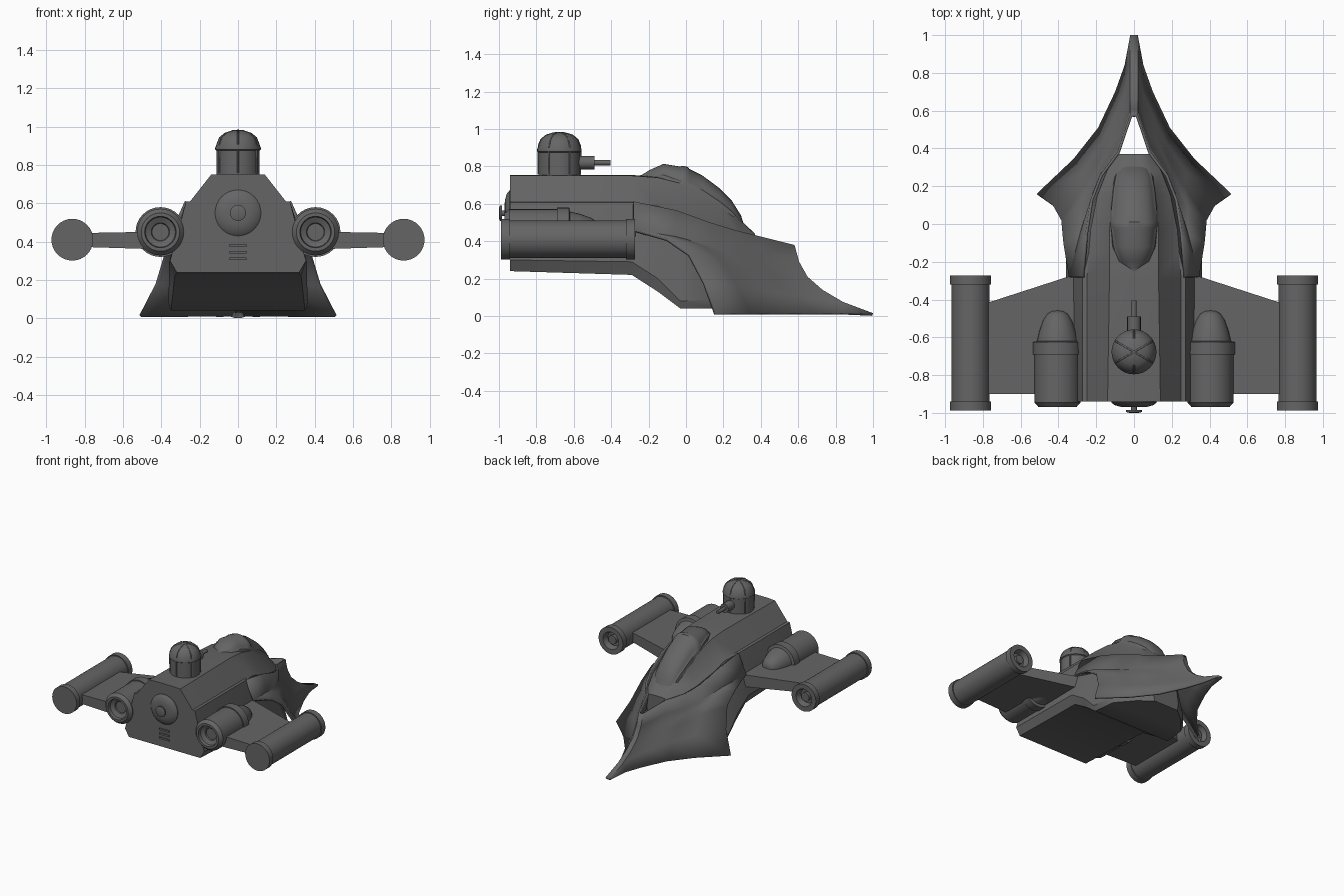
import bpy, bmesh, math
from mathutils import Vector

if "Cube" in bpy.data.objects:
    bpy.data.objects.remove(bpy.data.objects["Cube"])

# One dark grey finish for the whole craft
paint = bpy.data.materials.new("dark_grey")
paint.diffuse_color = (.13, .13, .13, 1)
paint.use_nodes = True
paint.node_tree.nodes["Principled BSDF"].inputs["Base Color"].default_value = paint.diffuse_color


def finish(name, bm, angle=35, recalc=True):
    if recalc:
        bmesh.ops.recalc_face_normals(bm, faces=bm.faces)
    me = bpy.data.meshes.new(name)
    bm.to_mesh(me)
    bm.free()
    me.materials.append(paint)
    ob = bpy.data.objects.new(name, me)
    bpy.context.collection.objects.link(ob)
    bpy.ops.object.select_all(action='DESELECT')
    ob.select_set(True)
    bpy.context.view_layer.objects.active = ob
    bpy.ops.object.shade_smooth_by_angle(angle=math.radians(angle))
    return ob


def loft(rings):
    """Skin equal-length rings of points; cap both ends."""
    bm = bmesh.new()
    vs = [[bm.verts.new(p) for p in r] for r in rings]
    n = len(vs[0])
    for a, b in zip(vs, vs[1:]):
        for i in range(n):
            j = (i + 1) % n
            bm.faces.new((a[i], a[j], b[j], b[i]))
    bm.faces.new(vs[0])
    bm.faces.new(vs[-1])
    return bm


def lathe(name, profile, loc, axis='Y', seg=32):
    """Spin (radius, distance) pairs about the Y or Z axis."""
    rings = []
    for r, t in profile:
        ring = []
        for k in range(seg):
            a = 2 * math.pi * k / seg
            c, s = r * math.cos(a), r * math.sin(a)
            ring.append(Vector(loc) + Vector((c, t, s) if axis == 'Y' else (c, s, t)))
        rings.append(ring)
    bm = loft(rings)
    for f in [f for f in bm.faces if f.calc_area() < 1e-9]:
        bm.faces.remove(f)
    bmesh.ops.remove_doubles(bm, verts=bm.verts, dist=1e-5)
    return finish(name, bm)


def solid(name, pts):
    bm = bmesh.new()
    for p in pts:
        bm.verts.new(p)
    bmesh.ops.convex_hull(bm, input=bm.verts)
    bmesh.ops.dissolve_limit(bm, angle_limit=0.01, verts=bm.verts, edges=bm.edges)
    return finish(name, bm, 20)


def box(name, c, s):
    return solid(name, [(c[0] + i * s[0] / 2, c[1] + j * s[1] / 2, c[2] + k * s[2] / 2)
                        for i in (-1, 1) for j in (-1, 1) for k in (-1, 1)])


# Hull: y, then top, ridge, side, low and bottom corners of the half section
hull = [(-.94, (.14, .75), (.25, .61), (.31, .46), (.355, .30), (.32, .24)),
        (-.29, (.13, .75), (.25, .61), (.325, .44), (.36, .29), (.33, .22)),
        (-.15, (.13, .74), (.235, .59), (.315, .40), (.36, .20), (.34, .13)),
        (-.03, (.13, .71), (.225, .545), (.29, .37), (.365, .08), (.35, .04)),
        (.15, (.11, .62), (.19, .485), (.21, .36), (.35, .09), (.33, .04)),
        (.28, (.09, .52), (.14, .445), (.17, .30), (.24, .09), (.22, .04)),
        (.37, (.07, .435), (.085, .42), (.09, .30), (.12, .10), (.11, .04))]
rings = []
for y, top, ridge, *rest in hull:
    step = .022 if y < -.2 else .004
    half = [(top[0] * .5, top[1] + .004), top, ridge, (ridge[0] + step, ridge[1] - .002)] + rest
    rings.append([(x, y, z) for x, z in half] + [(-x, y, z) for x, z in reversed(half)])
finish("hull", loft(rings), 38)

# Prow cowl: sheet filled between four edge curves, mirrored and thickened
upper = [(.02, .58, .38), (.09, .38, .43), (.18, .26, .46), (.23, .13, .50),
         (.258, -.05, .565), (.277, -.28, .613)]
lower = [(.02, 1, .015), (.05, .84, .015), (.10, .70, .015), (.19, .51, .015),
         (.32, .345, .015), (.515, .16, .015)]
front = [upper[0], (.02, .605, .29), (.02, .65, .21), (.02, .73, .14), (.02, .84, .075), lower[0]]
rear = [upper[5], (.345, -.28, .46), (.374, -.10, .415), (.385, .02, .33), (.43, .10, .18), lower[5]]
U, L, F, R = [[Vector(p) for p in e] for e in (upper, lower, front, rear)]
cols = [[Vector((0, p.y, p.z)) for p in F]]
for i in range(6):
    u = i / 5
    col = []
    for j in range(6):
        v = j / 5
        corners = (U[0] * (1 - u) + U[5] * u) * (1 - v) + (L[0] * (1 - u) + L[5] * u) * v
        col.append(U[i] * (1 - v) + L[i] * v + F[j] * (1 - u) + R[j] * u - corners)
    cols.append(col)
bm = bmesh.new()
vs = [[bm.verts.new(p) for p in c] for c in cols]
for i in range(6):
    for j in range(5):
        bm.faces.new((vs[i][j], vs[i + 1][j], vs[i + 1][j + 1], vs[i][j + 1]))
cowl = finish("prow_cowl", bm, 40, recalc=False)
m = cowl.modifiers.new("mirror", 'MIRROR')
m.use_clip = True
s = cowl.modifiers.new("thickness", 'SOLIDIFY')
s.thickness, s.offset = .015, -1

# Canopy: rounded sections (y, half width, base z, top z) with inset panes
canopy = [(-.25, .03, .71, .752), (-.2, .085, .69, .785), (-.12, .118, .66, .82), (-.02, .13, .60, .803),
          (.01, .13, .585, .797), (.09, .128, .55, .757), (.18, .118, .50, .69), (.25, .105, .46, .62),
          (.3, .085, .42, .54), (.325, .06, .40, .455)]
N = 16
rings = [[(w * math.cos(math.pi * k / N), y, zb + (zt - zb) * math.sin(math.pi * k / N) ** .55)
          for k in range(N + 1)] for y, w, zb, zt in canopy]
bm = loft(rings)
bmesh.ops.recalc_face_normals(bm, faces=bm.faces)
bm.faces.ensure_lookup_table()
panes = [[bm.faces[r * (N + 1) + k] for r in range(a, b) for k in range(2, N - 2)]
         for a, b in ((0, 3), (4, 9))]
for pane in panes:
    bmesh.ops.inset_region(bm, faces=pane, thickness=.012, depth=-.006, use_even_offset=True)
finish("canopy", bm, 40)

# Turret with ribbed dome and gun
ty = -.677
dome = [(.113, .885), (.11, .915), (.098, .945), (.07, .968), (.03, .98), (0, .982)]
lathe("turret", [(0, .73), (.112, .73), (.112, .875), (.119, .88), (.119, .89)] + dome[1:], (0, ty, 0), 'Z')
for k in range(6):
    a = math.radians(30 + 60 * k)
    cu = bpy.data.curves.new("turret_rib", 'CURVE')
    cu.dimensions, cu.bevel_depth, cu.bevel_resolution = '3D', .005, 1
    cu.materials.append(paint)
    sp = cu.splines.new('POLY')
    path = [(.112, .76)] + dome
    sp.points.add(len(path) - 1)
    for p, (r, z) in zip(sp.points, path):
        p.co = (r * math.cos(a), ty + r * math.sin(a), z - .002, 1)
    bpy.context.collection.objects.link(bpy.data.objects.new("turret_rib", cu))
lathe("gun", [(0, -.60), (.036, -.60), (.036, -.49), (.014, -.49), (.014, -.405), (0, -.405)],
      (0, 0, .82), seg=16)

# Rear hatch, knob and vents
lathe("rear_hatch", [(0, -.92), (.12, -.92), (.12, -.945), (.105, -.958), (.07, -.968), (.045, -.97),
                     (0, -.97)], (0, 0, .55))
lathe("hatch_knob", [(0, -.95), (.015, -.95), (.015, -.985), (.042, -.985), (.042, -.995),
                     (.025, -1), (0, -1)], (0, 0, .55), seg=24)
for z in (.31, .345, .38):
    box("rear_vent", (0, -.942, z), (.09, .014, .014))

for side, tag in ((-1, "left"), (1, "right")):
    # Wing slab, thicker at the root
    solid(tag + "_wing", [(side * x, y, z) for x, y, z in (
        (.26, -.25, .355), (.26, -.25, .455), (.26, -.90, .355), (.26, -.90, .455),
        (.80, -.425, .372), (.80, -.425, .445), (.80, -.90, .372), (.80, -.90, .445))])
    # Engine nacelle with collar, ogive nose and hollow nozzle
    lathe(tag + "_engine", [(0, -.92), (.044, -.92), (.048, -.93), (.078, -.945), (.082, -.97), (.10, -.97),
                            (.122, -.945), (.122, -.69), (.13, -.69), (.13, -.625), (.108, -.62),
                            (.097, -.57), (.076, -.51), (.053, -.475), (.03, -.462), (0, -.458)],
          (side * .405, 0, .45))
    # Wingtip pod with end collars and hollow muzzle
    lathe(tag + "_wing_pod", [(0, -.988), (.109, -.988), (.109, -.94), (.101, -.94), (.101, -.32),
                              (.109, -.32), (.109, -.272), (.07, -.272), (.055, -.315), (.035, -.315),
                              (.035, -.29), (0, -.29)], (side * .865, 0, .41))
